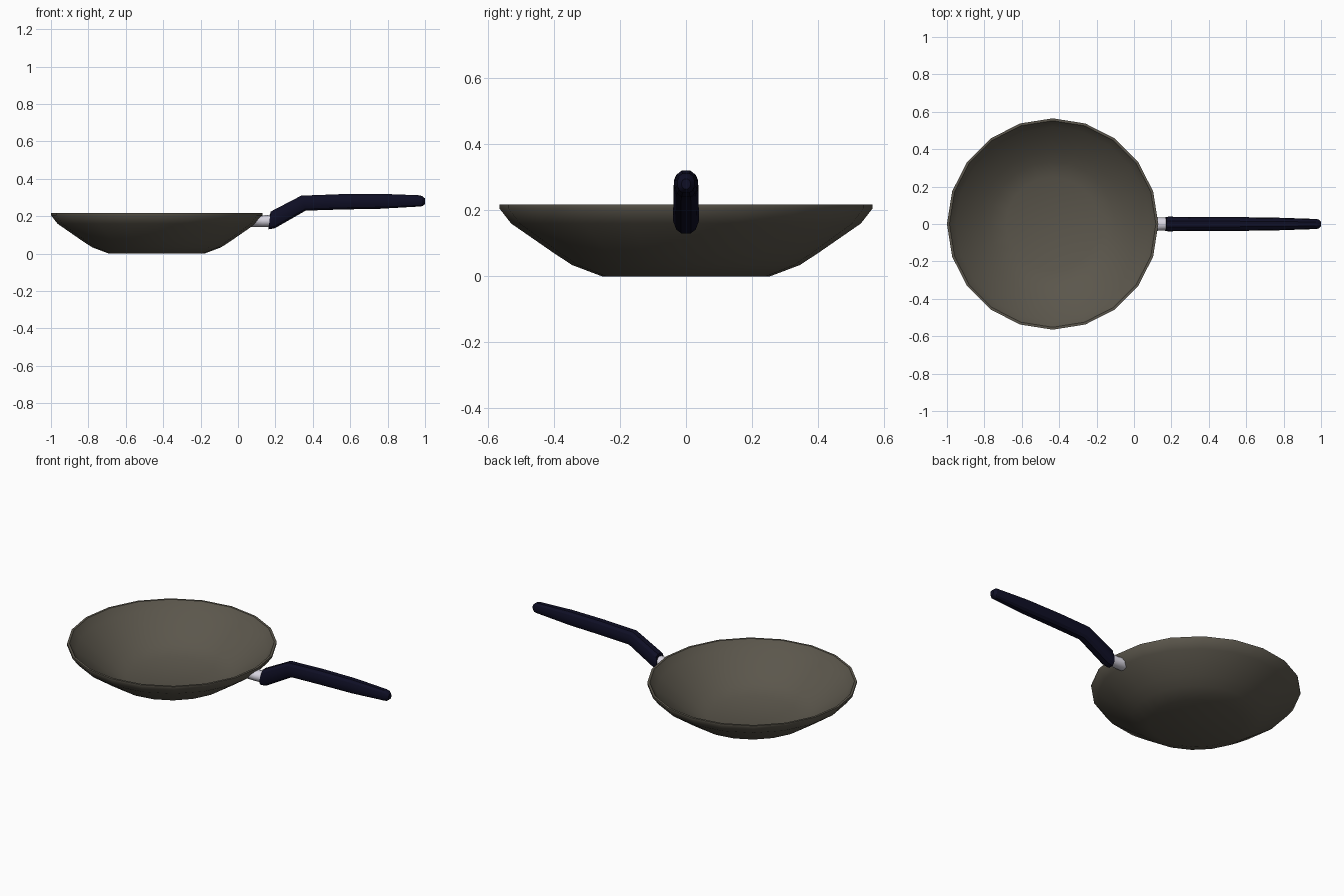
import bpy, bmesh, math
from mathutils import Vector

if "Cube" in bpy.data.objects:
    bpy.data.objects.remove(bpy.data.objects["Cube"])


def material(name, color):
    m = bpy.data.materials.new(name)
    m.diffuse_color = (*color, 1)
    m.use_nodes = True
    m.node_tree.nodes["Principled BSDF"].inputs["Base Color"].default_value = m.diffuse_color
    return m


def finish(name, bm, mat, angle):
    bmesh.ops.recalc_face_normals(bm, faces=bm.faces)
    me = bpy.data.meshes.new(name)
    bm.to_mesh(me)
    bm.free()
    me.materials.append(mat)
    ob = bpy.data.objects.new(name, me)
    bpy.context.collection.objects.link(ob)
    bpy.ops.object.select_all(action='DESELECT')
    ob.select_set(True)
    bpy.context.view_layer.objects.active = ob
    bpy.ops.object.shade_smooth_by_angle(angle=math.radians(angle))
    return ob


def bridge(bm, rings):
    # join successive rings with quads and cap both ends
    for a, b in zip(rings, rings[1:]):
        n = len(a)
        for i in range(n):
            bm.faces.new((a[i], a[(i + 1) % n], b[(i + 1) % n], b[i]))
    bm.faces.new(rings[0])
    bm.faces.new(rings[-1])


def lathe(name, profile, center_x, sides, mat):
    bm = bmesh.new()
    rings = [[bm.verts.new((center_x + r * math.cos(2 * math.pi * i / sides),
                            r * math.sin(2 * math.pi * i / sides), z))
              for i in range(sides)] for r, z in profile]
    bridge(bm, rings)
    return finish(name, bm, mat, 45)


def loft(name, stations, section, mat, angle):
    # stations: x, z, half width, half height, lean of the section in x
    bm = bmesh.new()
    rings = [[bm.verts.new((x - lean * v, w * u, z + h * v)) for u, v in section]
             for x, z, w, h, lean in stations]
    bridge(bm, rings)
    return finish(name, bm, mat, angle)


pan_mat = material("warm_grey_coating", (0.105, 0.094, 0.072))
handle_mat = material("dark_navy_plastic", (0.0045, 0.0045, 0.018))
steel_mat = material("pale_steel", (0.68, 0.66, 0.74))

# Pan body: outer wall, rim, then inner wall
lathe("pan_body", [
    (0.255, 0.0), (0.345, 0.034), (0.40, 0.07), (0.53, 0.16), (0.565, 0.205),
    (0.565, 0.217), (0.552, 0.217), (0.518, 0.172), (0.39, 0.083),
    (0.335, 0.048), (0.25, 0.015)], -0.435, 20, pan_mat)

# Handle: bevelled section swept up and then level
half = [(0.4, 1), (0.82, 0.72), (1, 0.3), (1, -0.3), (0.82, -0.72), (0.4, -1)]
section = half + [(-u, -v) for u, v in half]
loft("handle", [
    (0.168, 0.172, 0.036, 0.042, -0.005),
    (0.185, 0.18, 0.039, 0.044, 0.012),
    (0.35, 0.27, 0.037, 0.04, 0.012),
    (0.55, 0.277, 0.037, 0.041, 0),
    (0.76, 0.28, 0.034, 0.04, 0),
    (0.97, 0.282, 0.027, 0.03, 0),
    (0.985, 0.281, 0.025, 0.027, 0),
    (1.0, 0.28, 0.013, 0.015, 0)], section, handle_mat, 30)

# Steel connector between the pan wall and the handle
oval = [(math.cos(math.tau * i / 12), math.sin(math.tau * i / 12)) for i in range(12)]
loft("connector", [
    (0.085, 0.174, 0.042, 0.03, -0.035),
    (0.13, 0.173, 0.036, 0.031, 0),
    (0.19, 0.177, 0.032, 0.033, 0)], oval, steel_mat, 50)
